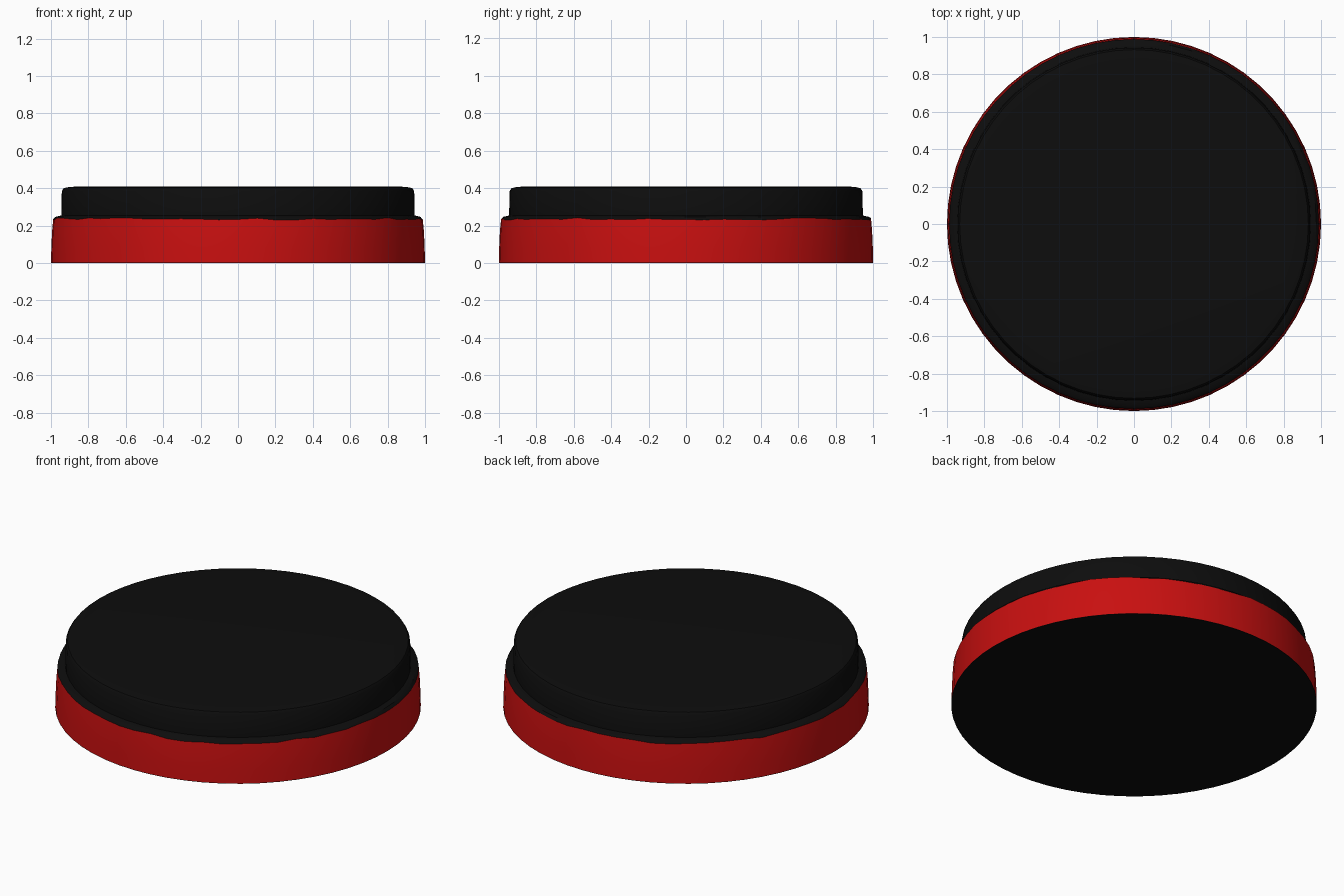
import bpy, bmesh, math, random

cube = bpy.data.objects.get("Cube")
if cube:
    bpy.data.objects.remove(cube, do_unlink=True)

SIDES = 60
random.seed(4)
# Uneven paint edge shared by the band and the cap
wobble = [random.uniform(-0.007, 0.006) for _ in range(SIDES)]


def make_material(name, color):
    mat = bpy.data.materials.new(name)
    mat.use_nodes = True
    mat.diffuse_color = color
    bsdf = mat.node_tree.nodes["Principled BSDF"]
    bsdf.inputs["Base Color"].default_value = color
    bsdf.inputs["Roughness"].default_value = 0.7
    return mat


def lathe(name, profile, mat, wavy=None, bottom=False, top=False):
    """Revolve (radius, height) points; ring number 'wavy' follows the wobble."""
    bm = bmesh.new()
    rings = []
    for k, (r, z) in enumerate(profile):
        ring = []
        for i in range(SIDES):
            a = math.tau * i / SIDES
            h = z + (wobble[i] if k == wavy else 0)
            ring.append(bm.verts.new((r * math.cos(a), r * math.sin(a), h)))
        rings.append(ring)
    for low, high in zip(rings, rings[1:]):
        for i in range(SIDES):
            j = (i + 1) % SIDES
            bm.faces.new((low[i], low[j], high[j], high[i]))
    if bottom:
        bm.faces.new(rings[0][::-1])
    if top:
        bm.faces.new(rings[-1])
    mesh = bpy.data.meshes.new(name)
    bm.to_mesh(mesh)
    bm.free()
    mesh.materials.append(mat)
    obj = bpy.data.objects.new(name, mesh)
    bpy.context.collection.objects.link(obj)
    bpy.ops.object.select_all(action="DESELECT")
    obj.select_set(True)
    bpy.context.view_layer.objects.active = obj
    bpy.ops.object.shade_smooth_by_angle(angle=math.radians(35))
    return obj


black = make_material("matte black", (0.004, 0.004, 0.004, 1))
red = make_material("deep red", (0.58, 0.005, 0.005, 1))

# Painted red side band
lathe("red_band", [(1.0, 0), (0.998, 0.08), (0.994, 0.17), (0.988, 0.236)],
      red, wavy=3)

# Black ledge, raised wall and softly rounded top
lathe("black_cap", [(0.988, 0.236), (0.975, 0.247), (0.945, 0.254),
                    (0.942, 0.385), (0.932, 0.4), (0.905, 0.406), (0.86, 0.409)],
      black, wavy=0, top=True)

# Flat underside
lathe("base_disc", [(1.0, 0), (1.0, 0.002)], black, bottom=True)
